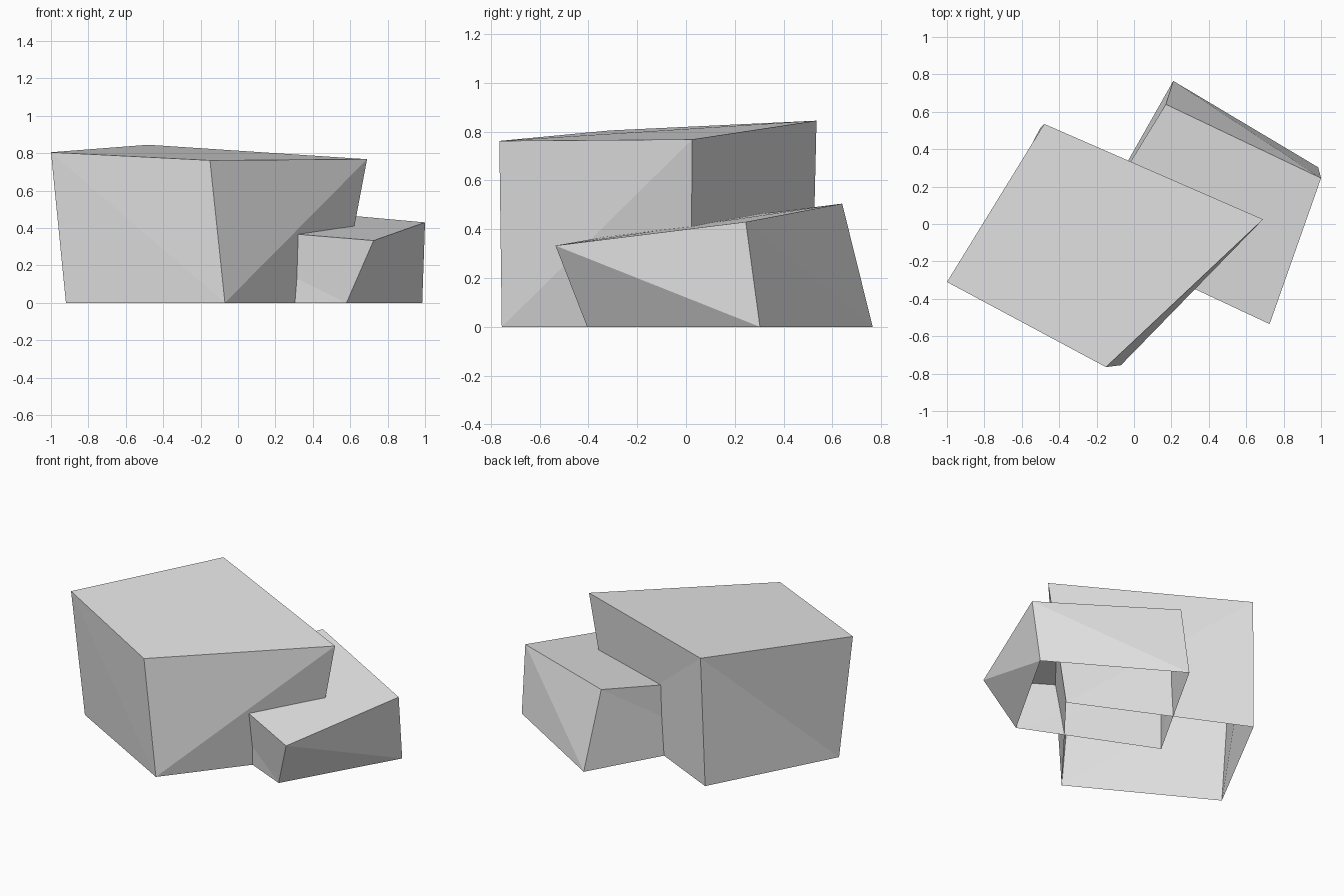
import bpy, bmesh

if "Cube" in bpy.data.objects:
    bpy.data.objects.remove(bpy.data.objects["Cube"])

grey = bpy.data.materials.new("plain grey")
grey.diffuse_color = (0.8, 0.8, 0.8, 1)
grey.use_nodes = True
grey.node_tree.nodes["Principled BSDF"].inputs["Base Color"].default_value = grey.diffuse_color


def skewed_block(name, base, top, flips):
    """Open-bottomed block; corners run back-left, front-left, front-right, back-right."""
    bm = bmesh.new()
    lo = [bm.verts.new((x, y, 0)) for x, y in base]
    hi = [bm.verts.new(p) for p in top]
    bm.faces.new(hi)
    # each warped side is split along one diagonal
    for i in range(4):
        j = (i + 1) % 4
        if flips[i]:
            bm.faces.new((lo[i], lo[j], hi[i]))
            bm.faces.new((lo[j], hi[j], hi[i]))
        else:
            bm.faces.new((lo[i], lo[j], hi[j]))
            bm.faces.new((lo[i], hi[j], hi[i]))
    bm.normal_update()
    mesh = bpy.data.meshes.new(name)
    bm.to_mesh(mesh)
    bm.free()
    mesh.materials.append(grey)
    obj = bpy.data.objects.new(name, mesh)
    bpy.context.collection.objects.link(obj)
    return obj


# Tall block on the left
skewed_block(
    "large_block",
    [(-0.50, 0.515), (-0.92, -0.28), (-0.07, -0.755), (0.545, 0.02)],
    [(-0.48, 0.535, 0.845), (-1.0, -0.31, 0.805),
     (-0.15, -0.765, 0.762), (0.69, 0.025, 0.768)],
    (True, True, False, False))

# Low block pushed through its right side
skewed_block(
    "small_block",
    [(0.21, 0.765), (-0.246, -0.04), (0.58, -0.405), (0.985, 0.303)],
    [(0.17, 0.64, 0.505), (-0.266, -0.071, 0.415),
     (0.725, -0.535, 0.333), (1.0, 0.245, 0.43)],
    (True, True, True, True))
